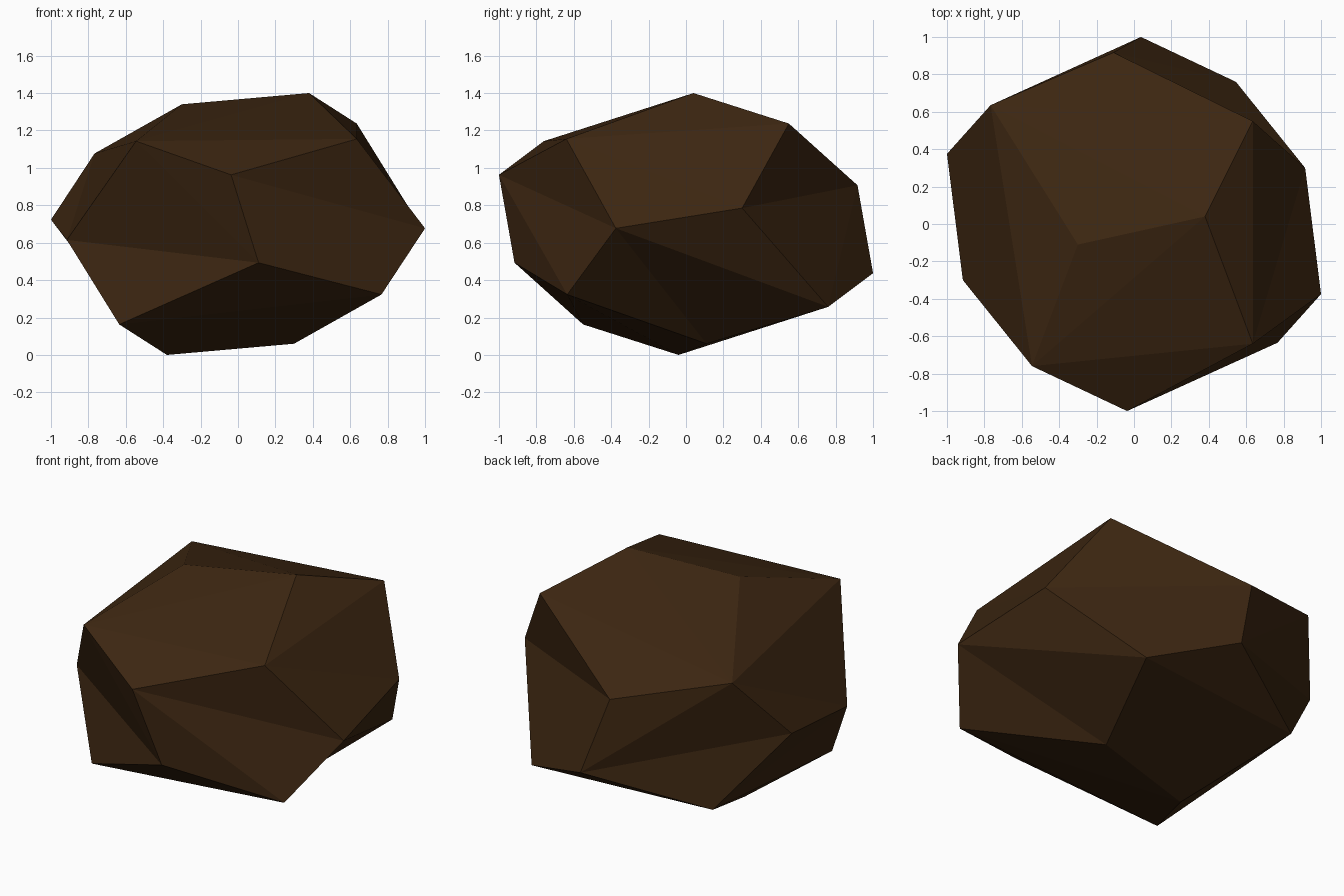
import bpy
import bmesh
from mathutils import Vector

if "Cube" in bpy.data.objects:
    bpy.data.objects.remove(bpy.data.objects["Cube"])

# Half of the corners; the other half are reflected through the centre
CENTRE = Vector((0, 0, 0.70))
half = {
    "A": (0.38, 0.04, 1.40), "B": (-0.30, -0.11, 1.34),
    "C": (0.635, 0.55, 1.237), "D": (0.635, -0.64, 1.155),
    "E": (-0.545, -0.76, 1.143), "F": (-0.037, -1.0, 0.963),
    "G": (0.11, -0.917, 0.493), "H": (1.0, -0.375, 0.677),
    "I": (0.915, 0.30, 0.785), "J": (0.767, -0.635, 0.323),
}

# Five-sided facets, each split as a fan from its first corner.
# Lower-case letters are the reflected corners.
facets = ["jgCAB", "EFDAB", "DACIH", "jhieB".replace("e", "E"), "FGJHD", "GciEF",
          "JGcab", "efdab", "dacih", "HIebJ", "fgjhd", "gCIef"]

bm = bmesh.new()
corners = {}
for name, co in half.items():
    p = Vector(co)
    corners[name] = bm.verts.new(p)
    corners[name.lower()] = bm.verts.new(2 * CENTRE - p)

for f in facets:
    for k in range(1, 4):
        bm.faces.new([corners[f[0]], corners[f[k]], corners[f[k + 1]]])
bmesh.ops.recalc_face_normals(bm, faces=bm.faces[:])

mesh = bpy.data.meshes.new("rock")
bm.to_mesh(mesh)
bm.free()

# Dark brown stone
brown = bpy.data.materials.new("dark brown")
brown.diffuse_color = (0.046, 0.0195, 0.0056, 1)
brown.use_nodes = True
brown.node_tree.nodes["Principled BSDF"].inputs["Base Color"].default_value = brown.diffuse_color
mesh.materials.append(brown)

rock = bpy.data.objects.new("rock", mesh)
bpy.context.collection.objects.link(rock)
